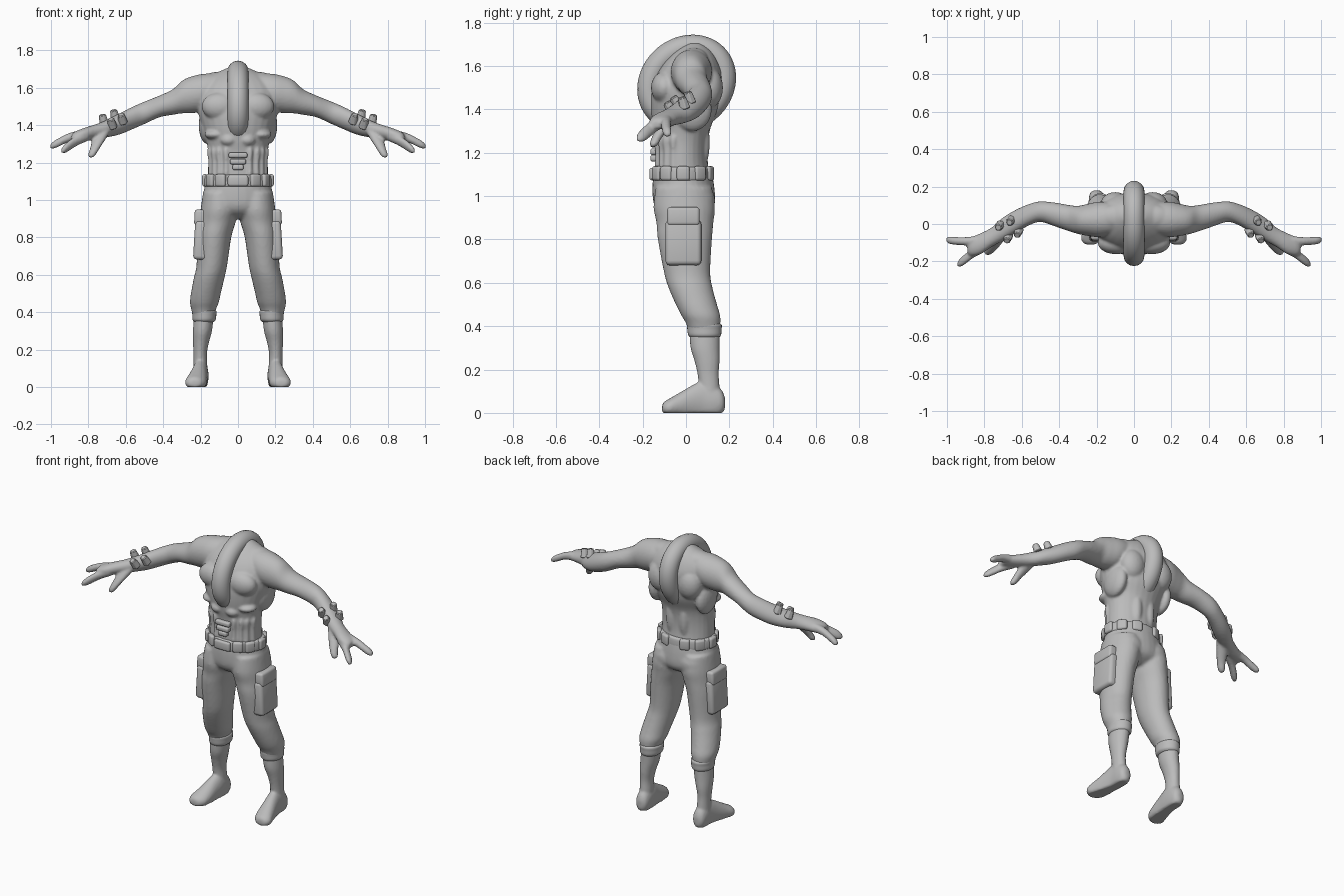
import bpy, bmesh, math
from mathutils import Vector, Matrix

if "Cube" in bpy.data.objects:
    bpy.data.objects.remove(bpy.data.objects["Cube"])

grey = bpy.data.materials.new("plain grey")
grey.use_nodes = True
grey.diffuse_color = (0.5, 0.5, 0.5, 1)
grey.node_tree.nodes["Principled BSDF"].inputs["Base Color"].default_value = (0.5, 0.5, 0.5, 1)

PLANES = {"x": ((0, 1, 0), (0, 0, 1)), "y": ((1, 0, 0), (0, 0, 1)), "z": ((1, 0, 0), (0, 1, 0))}


def finish(name, bm, smooth=True):
    bmesh.ops.recalc_face_normals(bm, faces=bm.faces)
    mesh = bpy.data.meshes.new(name)
    bm.to_mesh(mesh)
    bm.free()
    mesh.materials.append(grey)
    for poly in mesh.polygons:
        poly.use_smooth = smooth
    obj = bpy.data.objects.new(name, mesh)
    bpy.context.collection.objects.link(obj)
    return obj


def spline(stations, steps=4):
    """Catmull-Rom interpolation through the stations."""
    pts = [Vector(s) for s in stations]
    pts = [pts[0]] + pts + [pts[-1]]
    out = []
    for p, q, r, s in zip(pts, pts[1:], pts[2:], pts[3:]):
        for i in range(steps):
            t = i / steps
            out.append(0.5 * (2 * q + (r - p) * t + (2 * p - 5 * q + 4 * r - s) * t ** 2
                              + (3 * q - p - 3 * r + s) * t ** 3))
    return out + [pts[-1]]


def loft(name, axis, stations, side=1, floor=0.0, n=28):
    """Skin ellipses (x, y, z, radius, radius) lying across one axis."""
    u, v = (Vector(d) for d in PLANES[axis])
    bm = bmesh.new()
    rings = []
    for x, y, z, a, b in spline(stations):
        ring = []
        for i in range(n):
            t = math.tau * i / n
            p = Vector((x, y, z)) + u * a * math.cos(t) + v * b * math.sin(t)
            ring.append(bm.verts.new((p.x * side, p.y, max(p.z, floor))))
        rings.append(ring)
    for lo, hi in zip(rings, rings[1:]):
        for i in range(n):
            j = (i + 1) % n
            bm.faces.new((lo[i], lo[j], hi[j], hi[i]))
    bm.faces.new(rings[0])
    bm.faces.new(rings[-1])
    return finish(name, bm)


def ellipsoid(name, loc, radii, side=1):
    bm = bmesh.new()
    place = Matrix.Translation((loc[0] * side, loc[1], loc[2])) @ Matrix.Diagonal((*radii, 1))
    bmesh.ops.create_uvsphere(bm, u_segments=20, v_segments=12, radius=1, matrix=place)
    return finish(name, bm)


def box(name, loc, size, turn=0.0, tilt=0.0, bevel=0.012):
    bm = bmesh.new()
    bmesh.ops.create_cube(bm, size=1, matrix=Matrix.Diagonal((*size, 1)))
    bmesh.ops.bevel(bm, geom=bm.edges[:], offset=bevel, segments=3, profile=0.5, affect="EDGES")
    place = Matrix.Translation(loc) @ Matrix.Rotation(turn, 4, "Z") @ Matrix.Rotation(tilt, 4, "Y")
    bmesh.ops.transform(bm, matrix=place, verts=bm.verts)
    return finish(name, bm)


def activate(objs):
    bpy.ops.object.select_all(action="DESELECT")
    for o in objs:
        o.select_set(True)
    bpy.context.view_layer.objects.active = objs[0]


def fuse(name, parts, voxel, rounds):
    """Melt overlapping parts into one continuous skin."""
    activate(parts)
    bpy.ops.object.join()
    obj = parts[0]
    obj.name = name
    remesh = obj.modifiers.new("skin", "REMESH")
    remesh.mode = "VOXEL"
    remesh.voxel_size = voxel
    remesh.use_smooth_shade = True
    relax = obj.modifiers.new("relax", "SMOOTH")
    relax.factor = 0.5
    relax.iterations = rounds
    bpy.ops.object.convert(target="MESH")
    return obj


# Torso, arms and hands
skin = [loft("torso", "z", [
    (0, -.015, 1.09, .162, .125), (0, -.02, 1.17, .16, .12), (0, -.02, 1.25, .16, .122),
    (0, -.02, 1.32, .17, .135), (0, -.008, 1.4, .195, .157), (0, 0, 1.48, .215, .163),
    (0, .015, 1.56, .215, .153), (0, .025, 1.62, .19, .125), (0, .035, 1.67, .13, .085),
    (0, .04, 1.705, .06, .04)])]
for s in (1, -1):
    skin.append(loft("arm", "x", [
        (.08, .03, 1.6, .08, .08), (.18, .025, 1.575, .095, .1), (.25, .022, 1.562, .085, .098),
        (.3, .022, 1.55, .075, .087), (.35, .032, 1.523, .07, .068), (.42, .05, 1.5, .064, .058),
        (.5, .066, 1.466, .055, .06), (.56, .05, 1.44, .057, .06), (.63, .015, 1.408, .062, .057),
        (.7, -.027, 1.382, .062, .047), (.76, -.07, 1.365, .052, .04), (.82, -.105, 1.35, .056, .036),
        (.87, -.12, 1.338, .05, .028), (.89, -.122, 1.332, .035, .018)], s))
    skin.append(loft("outer finger", "x", [
        (.82, -.085, 1.35, .025, .028), (.9, -.092, 1.335, .022, .024), (.96, -.09, 1.307, .021, .023),
        (.99, -.086, 1.292, .019, .019), (1.005, -.085, 1.285, .009, .009)], s))
    skin.append(loft("front finger", "x", [
        (.8, -.12, 1.345, .03, .028), (.86, -.155, 1.318, .027, .028), (.91, -.193, 1.285, .027, .027),
        (.935, -.21, 1.268, .02, .02), (.945, -.216, 1.262, .008, .008)], s))
    skin.append(loft("thumb", "z", [
        (.72, -.06, 1.37, .04, .035), (.745, -.1, 1.32, .034, .03), (.768, -.135, 1.27, .025, .024),
        (.782, -.148, 1.24, .02, .02), (.786, -.152, 1.226, .009, .009)], s))
    # Muscle masses
    for name, loc, radii in (
            ("pectoral", (.095, -.1, 1.5), (.1, .062, .075)),
            ("shoulder blade", (.1, .105, 1.5), (.08, .066, .095)),
            ("side muscle", (.165, .03, 1.4), (.045, .09, .1)),
            ("upper abdominal", (.05, -.12, 1.32), (.046, .045, .035)),
            ("rib", (.12, -.08, 1.35), (.06, .06, .028)),
            ("neck muscle", (.1, .035, 1.63), (.11, .07, .055)),
            ("lower back", (.045, .07, 1.25), (.035, .04, .13))):
        skin.append(ellipsoid(name, loc, radii, s))
    # Exposed cords around the waist
    for angle in (.42, .7, .95, 1.25):
        x, y = .155 * math.sin(angle), -.02 - .122 * math.cos(angle)
        skin.append(loft("waist cord", "z", [
            (x, y, 1.13, .014, .014), (x, y, 1.2, .012, .012),
            (x * 1.02, y, 1.26, .016, .016), (x * 1.02, y, 1.285, .007, .007)], s, n=12))
fuse("upper_body", skin, .008, 3)

# Segmented plates over the belly
for z, w in ((1.175, .06), (1.205, .085), (1.24, .1)):
    box("belly_plate", (0, -.142, z), (w, .045, .03), bevel=.01)

# Upright collar ring running over the shoulders, chest and back
curve = bpy.data.curves.new("collar_ring", "CURVE")
curve.dimensions = "3D"
curve.bevel_depth = .056
curve.bevel_resolution = 6
path = curve.splines.new("POLY")
steps = 64
path.points.add(steps - 1)
for i, p in enumerate(path.points):
    t = math.tau * i / steps
    p.co = (0, .003 + .172 * math.cos(t), 1.52 + .169 * math.sin(t + .16), 1)
path.use_cyclic_u = True
collar = bpy.data.objects.new("collar_ring", curve)
bpy.context.collection.objects.link(collar)
curve.materials.append(grey)
activate([collar])
bpy.ops.object.convert(target="MESH")
bpy.ops.object.shade_smooth()

# Trousers
cloth = [loft("hips", "z", [
    (0, -.015, 1.11, .17, .135), (0, -.012, 1.04, .185, .143), (0, -.008, .97, .192, .142),
    (0, -.005, .93, .17, .12), (0, -.005, .9, .1, .07)])]
for s in (1, -1):
    cloth.append(loft("trouser leg", "z", [
        (.095, -.01, 1.04, .092, .13), (.1, -.008, .95, .1, .142), (.11, -.005, .88, .097, .132),
        (.126, -.005, .8, .09, .125), (.14, .005, .65, .082, .107), (.155, .02, .58, .082, .102),
        (.172, .048, .5, .08, .095), (.18, .068, .45, .077, .09), (.184, .079, .415, .066, .08),
        (.184, .085, .37, .055, .07)], s))
    cloth.append(ellipsoid("knee fold", (.17, .02, .53), (.07, .08, .035), s))
    cloth.append(ellipsoid("seat", (.085, .055, .98), (.09, .08, .085), s))
fuse("trousers", cloth, .01, 3)

# Belt with pouches
loft("belt", "z", [(0, -.017, 1.07, .17, .13), (0, -.017, 1.078, .182, .14),
                   (0, -.017, 1.125, .18, .138), (0, -.017, 1.135, .168, .128)])
box("belt_buckle", (0, -.157, 1.102), (.11, .025, .058))
for s in (1, -1):
    for angle in (.55, 1.0, 1.6, 2.2, 2.75):
        loc = (s * .176 * math.sin(angle), -.017 - .136 * math.cos(angle), 1.105)
        box("belt_pouch", loc, (.06, .03, .066), turn=s * angle)

for s in (1, -1):
    # Cargo pocket with flap
    box("cargo_pocket", (s * .192, -.012, .785), (.085, .165, .21), tilt=-s * .06, bevel=.02)
    box("pocket_flap", (s * .188, -.012, .905), (.09, .15, .085), tilt=-s * .06, bevel=.015)
    # Cuff, shin and shoe
    loft("trouser_cuff", "z", [
        (.18, .085, .415, .055, .07), (.18, .085, .405, .065, .08), (.18, .085, .385, .064, .079),
        (.181, .086, .36, .062, .076), (.182, .087, .348, .052, .066)], s)
    leg = loft("shin", "z", [
        (.183, .086, .37, .052, .07), (.19, .088, .3, .051, .067), (.198, .097, .24, .043, .058),
        (.202, .102, .18, .036, .049), (.201, .107, .12, .037, .048), (.201, .107, .07, .04, .05)], s)
    foot = loft("shoe", "y", [
        (.2, .18, .045, .015, .025), (.2, .165, .05, .035, .055), (.2, .13, .055, .042, .08),
        (.201, .08, .06, .043, .09), (.208, .03, .05, .046, .078), (.218, -.03, .035, .053, .058),
        (.228, -.075, .025, .055, .042), (.232, -.1, .022, .04, .03), (.233, -.11, .02, .02, .016)], s)
    fuse("boot", [leg, foot], .007, 3)
    # Hexagonal studs on the wrist
    for x, y, z in ((.66, .015, 1.455), (.72, -.012, 1.43), (.62, -.045, 1.435), (.675, -.075, 1.41)):
        bm = bmesh.new()
        lean = Vector((s * .2, -.25 if y > -.03 else -.6, .9)).to_track_quat("Z", "Y").to_matrix().to_4x4()
        bmesh.ops.create_cone(bm, cap_ends=True, segments=6, radius1=.028, radius2=.02, depth=.055,
                              matrix=Matrix.Translation((s * x, y, z)) @ lean)
        bmesh.ops.bevel(bm, geom=bm.edges[:], offset=.004, segments=1, affect="EDGES")
        finish("wrist_stud", bm, smooth=False)
